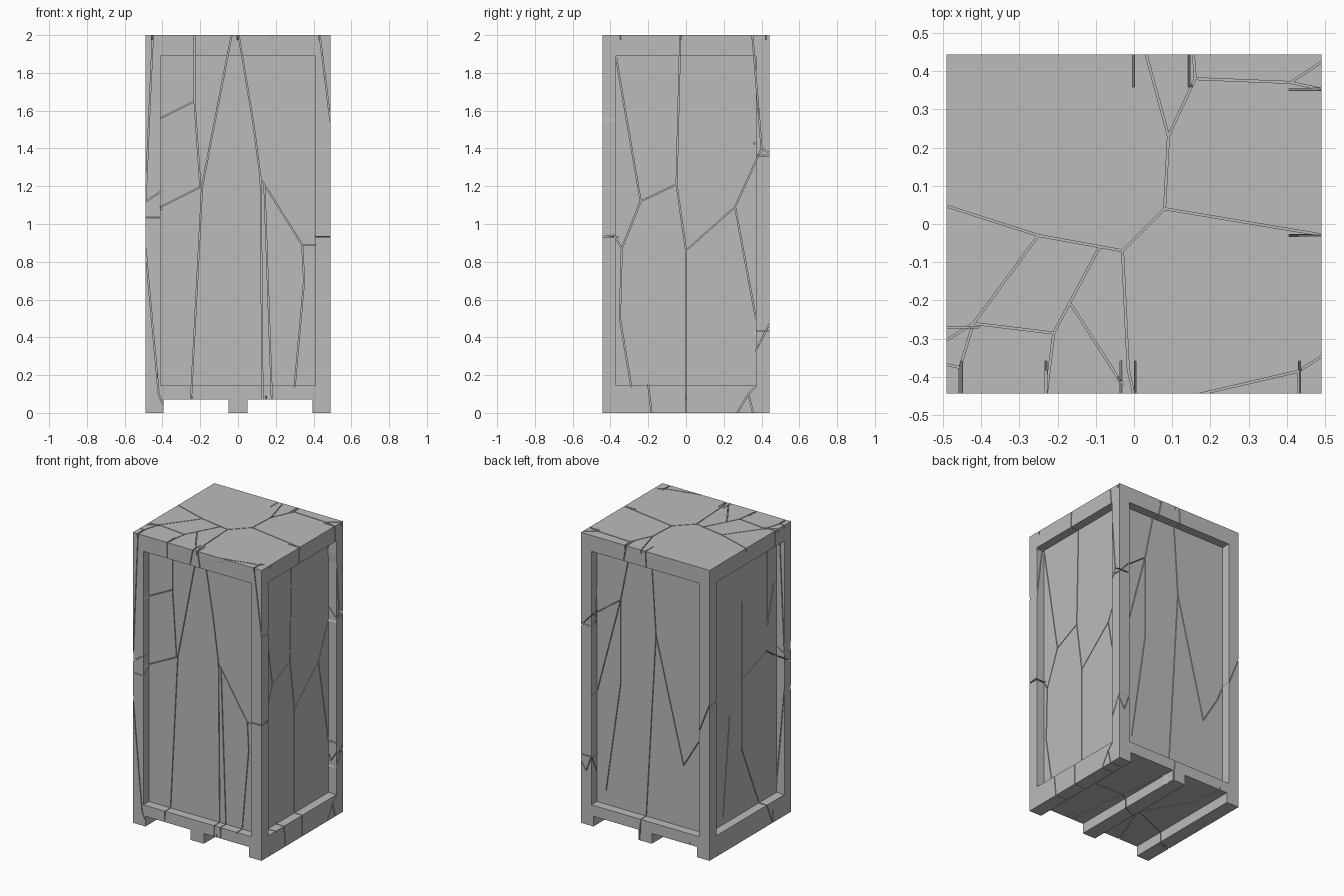
import bpy
import bmesh
from mathutils import Matrix, Vector

default = bpy.data.objects.get("Cube")
if default:
    bpy.data.objects.remove(default, do_unlink=True)

HALF_X, HALF_Y, HEIGHT = 0.49, 0.443, 2.0
RECESS = 0.06
PANEL_LOW, PANEL_HIGH = 0.145, 1.89
CRACK_WIDTH = 0.005

grey = bpy.data.materials.new("weathered_grey")
grey.use_nodes = True
tone = (0.5, 0.5, 0.5, 1)
grey.diffuse_color = tone
grey.node_tree.nodes["Principled BSDF"].inputs["Base Color"].default_value = tone


def add_box(bm, low, high, frame=Matrix.Identity(4)):
    """Add a box between two corners, placed in the given frame."""
    low, high = Vector(low), Vector(high)
    size = Matrix.Diagonal((*(high - low), 1))
    bmesh.ops.create_cube(bm, size=1, matrix=frame @ Matrix.Translation((low + high) / 2) @ size)


def make_object(name, bm):
    bmesh.ops.recalc_face_normals(bm, faces=bm.faces)
    mesh = bpy.data.meshes.new(name)
    bm.to_mesh(mesh)
    bm.free()
    mesh.materials.append(grey)
    obj = bpy.data.objects.new(name, mesh)
    bpy.context.collection.objects.link(obj)
    return obj


def carve(target, bm, name):
    """Subtract the boxes in bm from the target, then drop the cutter."""
    cutter = make_object(name, bm)
    cutter.hide_render = True
    mod = target.modifiers.new(name, "BOOLEAN")
    mod.operation = "DIFFERENCE"
    mod.solver = "EXACT"
    mod.use_self = True
    mod.object = cutter
    bpy.context.view_layer.objects.active = target
    bpy.ops.object.modifier_apply(modifier=mod.name)
    bpy.data.objects.remove(cutter, do_unlink=True)


# Solid crate
bm = bmesh.new()
add_box(bm, (-HALF_X, -HALF_Y, 0), (HALF_X, HALF_Y, HEIGHT))
crate = make_object("cracked_crate", bm)

# Recessed side panels and the two channels between the floor runners
bm = bmesh.new()
for s in (-1, 1):
    y_in, y_out = sorted((s * (HALF_Y - RECESS), s * (HALF_Y + RECESS)))
    add_box(bm, (-0.41, y_in, PANEL_LOW), (0.41, y_out, PANEL_HIGH))
    x_in, x_out = sorted((s * (HALF_X - RECESS), s * (HALF_X + RECESS)))
    add_box(bm, (x_in, -0.37, PANEL_LOW), (x_out, 0.37, PANEL_HIGH))
    near, far = sorted((s * 0.05, s * 0.395))
    add_box(bm, (near, -1, -0.1), (far, 1, 0.07))
carve(crate, bm, "recess_cutter")

# Crack paths on each face, as (across, up)
front_cracks = [
    [(-.03, 2.02), (-.19, 1.2), (-.25, .05)],
    [(0, 2.02), (.08, 1.54), (.12, 1.24), (.34, .89), (.41, .89)],
    [(.41, .93), (.5, .93)],
    [(.12, 1.24), (.13, .05)],
    [(.14, 1.2), (.18, .05)],
    [(-.45, 2.02), (-.49, 1.12)],
    [(-.23, 2.02), (-.23, 1.65), (-.2, 1.2)],
    [(-.23, 1.65), (-.41, 1.56)],
    [(-.19, 1.2), (-.41, 1.09)],
    [(-.41, 1.17), (-.5, 1.11)],
    [(-.49, .87), (-.42, .1), (-.4, .05)],
    [(.34, .89), (.35, .7), (.3, .14)],
    [(.43, 2.02), (.49, 1.54)],
]
left_cracks = [
    [(-.37, 1.88), (-.24, 1.12), (-.05, 1.21), (-.03, 2.02)],
    [(-.05, 1.21), (0, .86), (0, -.02)],
    [(0, .86), (.26, 1.09), (.4, 1.4), (.45, 1.37)],
    [(.26, 1.09), (.37, .5)],
    [(-.24, 1.12), (-.34, .87), (-.35, .5), (-.29, .14)],
    [(-.34, .87), (-.38, .94), (-.45, .93)],
    [(.35, 2.02), (.4, 1.4)],
    [(.45, .49), (.37, .33)],
    [(.37, .14), (.33, .1), (.26, -.02)],
    [(.33, .1), (.36, -.02)],
    [(-.2, .15), (-.18, -.02)],
]
back_cracks = [
    [(.14, 2.02), (.23, 1.58), (.41, .9)],
    [(.23, 1.58), (.23, 1), (.34, .24)],
    [(.23, 1.58), (.41, 1.45), (.5, 1.35)],
    [(0, 2.02), (-.04, 1.41), (-.25, .57), (-.37, .77), (-.5, 1.1)],
    [(-.04, 1.41), (.04, .05)],
    [(.5, .45), (.45, .37), (.41, .48)],
]
right_cracks = [
    [(.01, 1.6), (.01, 1.06), (-.26, 1.16), (-.45, 1.03)],
    [(.01, 1.06), (.01, .59), (-.25, -.02)],
    [(-.27, 2.02), (-.27, 1.33), (-.34, 1.6)],
    [(.14, .87), (.21, .2)],
]
top_cracks = [
    [(-.5, .05), (-.25, -.03), (-.03, -.07), (.08, .04), (.5, -.03)],
    [(.08, .04), (.09, .23), (.16, .38), (.41, .37), (.5, .35)],
    [(.41, .37), (.5, .43)],
    [(.09, .23), (.03, .45)],
    [(.16, .38), (.155, .45)],
    [(-.03, -.07), (-.015, -.38), (0, -.45)],
    [(-.25, -.03), (-.42, -.26), (-.21, -.285), (-.09, -.06)],
    [(-.165, -.21), (-.03, -.42)],
    [(-.21, -.285), (-.23, -.45)],
    [(-.5, -.31), (-.42, -.26), (-.455, -.375), (-.5, -.365)],
    [(-.455, -.375), (-.455, -.45)],
    [(.15, -.45), (.43, -.385), (.5, -.34)],
    [(.43, -.385), (.43, -.45)],
]
under_cracks = [
    [(-.25, -.45), (-.12, -.1), (.1, 0), (.5, 0)],
    [(.15, -.45), (.1, 0), (.04, .45)],
    [(-.5, -.25), (-.12, -.1), (-.3, .2), (-.34, .45)],
]

X, Y, Z = Vector((1, 0, 0)), Vector((0, 1, 0)), Vector((0, 0, 1))
# Each face: paths, across axis, up axis, outward axis, distance, groove depth
faces = [
    (front_cracks, X, Z, -Y, HALF_Y, RECESS + 0.025),
    (back_cracks, X, Z, Y, HALF_Y, RECESS + 0.025),
    (left_cracks, Y, Z, X, HALF_X, RECESS + 0.025),
    (right_cracks, Y, Z, -X, HALF_X, RECESS + 0.025),
    (top_cracks, X, Y, Z, HEIGHT, 0.025),
    (under_cracks, X, Y, -Z, 0, 0.09),
]

# Narrow grooves along every path
for paths, across, up, out, distance, depth in faces:
    bm = bmesh.new()
    for path in paths:
        for start, end in zip(path, path[1:]):
            a = across * start[0] + up * start[1] + out * distance
            b = across * end[0] + up * end[1] + out * distance
            along = (b - a).normalized()
            side = out.cross(along)
            frame = Matrix((along, side, out)).transposed().to_4x4()
            frame.translation = a
            w = CRACK_WIDTH / 2
            add_box(bm, (-w, -w, -depth), ((b - a).length + w, w, 0.02), frame)
    carve(crate, bm, "crack_cutter")
